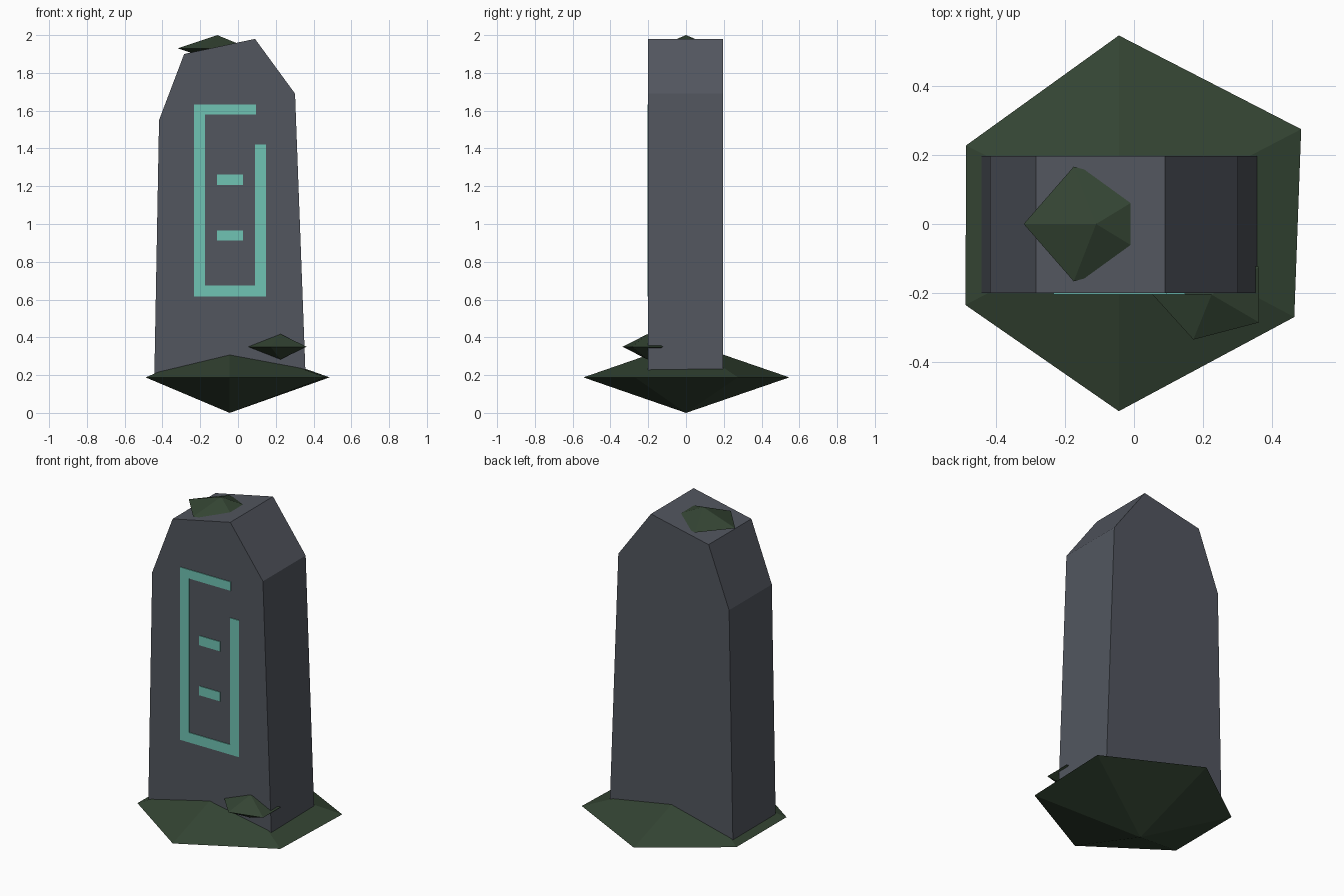
import bpy
import bmesh
from math import cos, sin, tau

cube = bpy.data.objects.get("Cube")
if cube:
    bpy.data.objects.remove(cube, do_unlink=True)


def material(name, rgb):
    mat = bpy.data.materials.new(name)
    mat.use_nodes = True
    color = (*rgb, 1.0)
    mat.diffuse_color = color
    mat.node_tree.nodes["Principled BSDF"].inputs["Base Color"].default_value = color
    return mat


stone = material("slate_stone", (0.084, 0.093, 0.114))
moss = material("dark_moss", (0.034, 0.058, 0.033))
glow = material("teal_inlay", (0.162, 0.552, 0.456))


def finish(name, bm, mat):
    bmesh.ops.recalc_face_normals(bm, faces=bm.faces)
    mesh = bpy.data.meshes.new(name)
    bm.to_mesh(mesh)
    bm.free()
    mesh.materials.append(mat)
    obj = bpy.data.objects.new(name, mesh)
    bpy.context.collection.objects.link(obj)
    return obj


def prism(name, outline, y_front, y_back, mat):
    """Extrude an x-z outline along y."""
    bm = bmesh.new()
    face = bm.faces.new([bm.verts.new((x, y_front, z)) for x, z in outline])
    out = bmesh.ops.extrude_face_region(bm, geom=[face])
    verts = [v for v in out["geom"] if isinstance(v, bmesh.types.BMVert)]
    bmesh.ops.translate(bm, verts=verts, vec=(0, y_back - y_front, 0))
    return finish(name, bm, mat)


def bipyramid(name, ring, center, half_height, mat):
    """Faceted clump: a flat ring joined to a top and a bottom point."""
    bm = bmesh.new()
    cx, cy, cz = center
    rim = [bm.verts.new((x, y, cz)) for x, y in ring]
    for side in (1, -1):
        tip = bm.verts.new((cx, cy, cz + side * half_height))
        for a, b in zip(rim, rim[1:] + rim[:1]):
            bm.faces.new((a, b, tip))
    return finish(name, bm, mat)


def pentagon(cx, cy, rx, ry):
    angles = [tau * (0.5 + i / 5) for i in range(5)]
    return [(cx + rx * cos(a), cy + ry * sin(a)) for a in angles]


# Standing stone with a chipped, slanted crown
FRONT = -0.2
prism("stone_slab",
      [(-0.443, 0.19), (0.358, 0.19), (0.302, 1.69),
       (0.09, 1.98), (-0.285, 1.9), (-0.418, 1.55)],
      FRONT, 0.197, stone)

# Mossy ground clump and two small tufts
bipyramid("moss_base",
          [(-0.044, 0.547), (0.485, 0.275), (0.465, -0.27),
           (-0.044, -0.543), (-0.489, -0.235), (-0.487, 0.228)],
          (-0.044, 0, 0.188), 0.188, moss)
bipyramid("moss_top_tuft", pentagon(-0.11, 0, 0.21, 0.175),
          (-0.11, 0, 1.93), 0.07, moss)
bipyramid("moss_front_tuft", pentagon(0.225, -0.205, 0.171, 0.137),
          (0.225, -0.205, 0.35), 0.067, moss)

# Inlaid bars on the front face: (left, right, bottom, top)
bars = {
    "inlay_left_bar": (-0.233, -0.175, 0.617, 1.632),
    "inlay_top_bar": (-0.175, 0.095, 1.58, 1.632),
    "inlay_bottom_bar": (-0.175, 0.148, 0.617, 0.675),
    "inlay_right_bar": (0.09, 0.148, 0.675, 1.42),
    "inlay_upper_dash": (-0.111, 0.026, 1.206, 1.262),
    "inlay_lower_dash": (-0.111, 0.026, 0.912, 0.966),
}
for name, (x0, x1, z0, z1) in bars.items():
    prism(name, [(x0, z0), (x1, z0), (x1, z1), (x0, z1)],
          FRONT - 0.004, FRONT + 0.002, glow)
